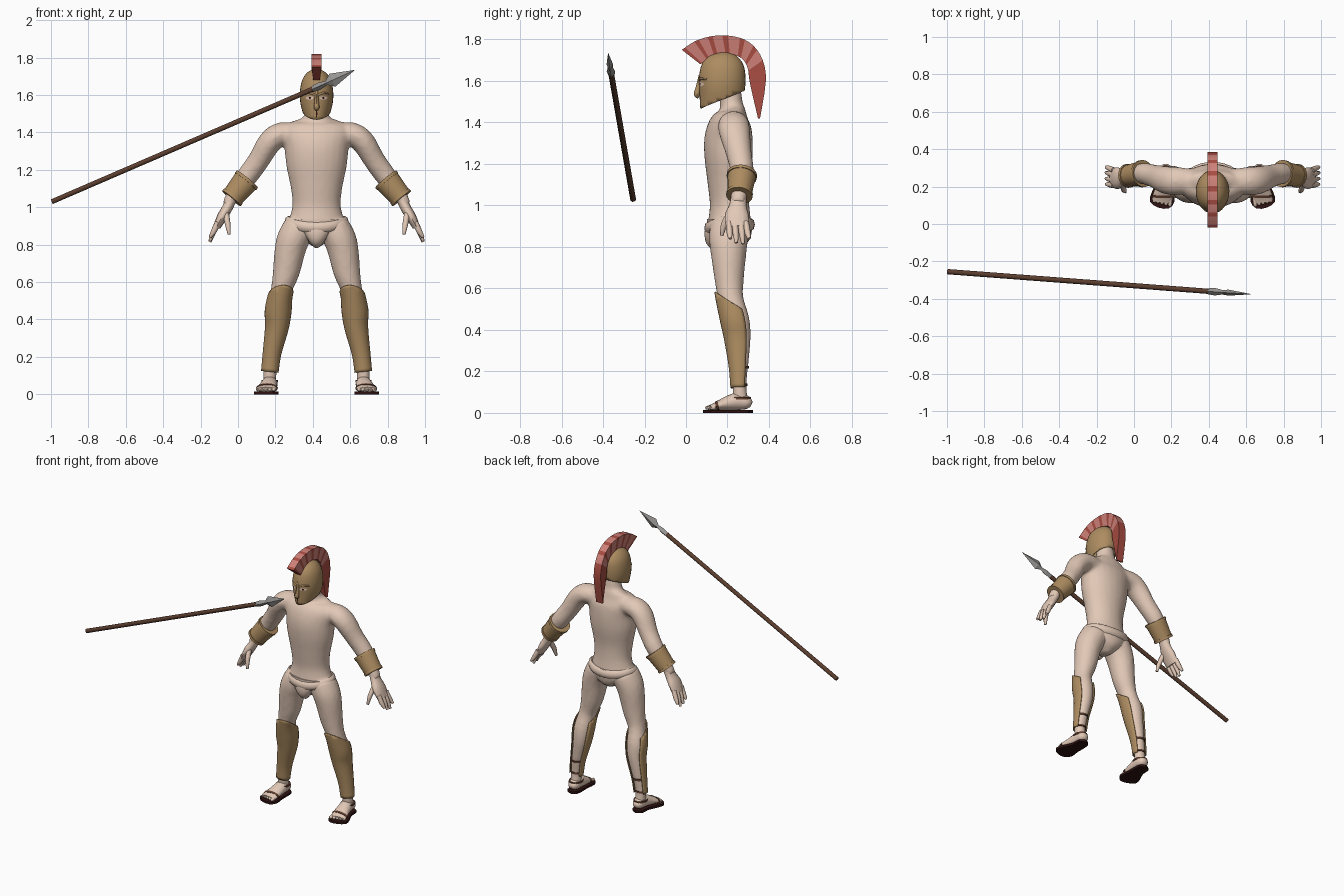
import bpy, bmesh
from math import cos, sin, pi, sqrt, radians
from mathutils import Vector

if "Cube" in bpy.data.objects:
    bpy.data.objects.remove(bpy.data.objects["Cube"], do_unlink=True)

BODY_X = 0.42
SIDES = (1, -1)
X, Y = Vector((1, 0, 0)), Vector((0, 1, 0))


def material(name, *rgb):
    m = bpy.data.materials.new(name)
    m.use_nodes = True
    m.diffuse_color = (*rgb, 1)
    m.node_tree.nodes["Principled BSDF"].inputs["Base Color"].default_value = (*rgb, 1)
    return m


skin = material("skin", 0.76, 0.58, 0.47)
bronze = material("bronze", 0.42, 0.265, 0.12)
light_red = material("light red", 0.62, 0.22, 0.19)
dark_red = material("dark red", 0.4, 0.075, 0.055)
wood = material("wood", 0.105, 0.048, 0.028)
steel = material("steel", 0.31, 0.3, 0.29)
leather = material("leather", 0.12, 0.05, 0.03)
dark = material("dark sole", 0.028, 0.006, 0.006)


def spline(pts, k):
    """Smooth curve through tuples, k steps per span."""
    out = []
    for i in range(len(pts) - 1):
        a, b, c, d = (pts[max(i - 1, 0)], pts[i], pts[i + 1], pts[min(i + 2, len(pts) - 1)])
        for j in range(k):
            t = j / k
            out.append(tuple(q + t / 2 * (r - p + t * (2 * p - 5 * q + 4 * r - s + t * (3 * (q - r) + s - p)))
                             for p, q, r, s in zip(a, b, c, d)))
    return out + [pts[-1]]


def loft(bm, pts, side=X, n=16, k=3, sign=1, grow=0, arc=None):
    """Skin elliptical rings (x, y, z, r_side, r_other); a rising arc leaves the back open."""
    rings = spline(pts, k)
    rows = []
    for i, (x, y, z, ra, rb) in enumerate(rings):
        p0, p1 = rings[max(i - 1, 0)], rings[min(i + 1, len(rings) - 1)]
        t = Vector(((p1[0] - p0[0]) * sign, p1[1] - p0[1], p1[2] - p0[2])).normalized()
        v = t.cross(side).normalized()
        u = v.cross(t)
        if arc:
            angles = [-pi / 2 + arc * (j / n - 0.5) for j in range(n + 1)]
        else:
            angles = [2 * pi * j / n for j in range(n)]
        c = Vector((x * sign, y, z))
        rows.append([bm.verts.new(c + u * (ra + grow) * cos(a) + v * (rb + grow) * sin(a)) for a in angles])
    for a, b in zip(rows, rows[1:]):
        for j in range(n):
            m = (j + 1) % len(a)
            bm.faces.new((a[j], a[m], b[m], b[j]))
    if not arc:
        bm.faces.new(rows[0][::-1])
        bm.faces.new(rows[-1])


def cut(bm, co, no):
    geom = bm.verts[:] + bm.edges[:] + bm.faces[:]
    bmesh.ops.bisect_plane(bm, geom=geom, plane_co=co, plane_no=no, clear_outer=True)


def finish(name, bm, *mats, x=BODY_X, angle=45):
    bmesh.ops.recalc_face_normals(bm, faces=bm.faces[:])
    me = bpy.data.meshes.new(name)
    bm.to_mesh(me)
    bm.free()
    ob = bpy.data.objects.new(name, me)
    ob.location.x = x
    bpy.context.collection.objects.link(ob)
    for m in mats:
        me.materials.append(m)
    if angle:
        bpy.ops.object.select_all(action="DESELECT")
        ob.select_set(True)
        bpy.context.view_layer.objects.active = ob
        bpy.ops.object.shade_smooth_by_angle(angle=radians(angle))
    return ob


# Body: torso, neck, arms and legs fused into one skin
torso = [(0, .21, .84, .12, .09), (0, .21, .9, .155, .105), (0, .21, 1, .13, .095),
         (0, .205, 1.1, .137, .1), (0, .205, 1.22, .162, .115), (0, .205, 1.32, .172, .117),
         (0, .215, 1.4, .19, .1), (0, .225, 1.45, .15, .065), (0, .22, 1.475, .078, .057),
         (0, .215, 1.52, .06, .055), (0, .2, 1.58, .06, .06)]
arm = [(.1, .23, 1.39, .065, .06), (.19, .23, 1.39, .075, .064), (.25, .235, 1.348, .075, .064),
       (.31, .255, 1.25, .062, .058), (.375, .27, 1.16, .056, .056), (.455, .255, 1.05, .04, .036),
       (.475, .25, 1.01, .036, .03)]
leg = [(.09, .21, .9, .085, .095), (.12, .205, .84, .088, .095), (.14, .205, .78, .084, .088),
       (.163, .208, .65, .072, .072), (.19, .215, .55, .056, .062), (.205, .24, .45, .062, .066),
       (.212, .253, .36, .054, .06), (.238, .258, .22, .04, .042), (.25, .258, .12, .037, .034),
       (.25, .265, .05, .035, .038)]
bm = bmesh.new()
loft(bm, torso, n=24)
for s in SIDES:
    loft(bm, arm, Y, sign=s)
    loft(bm, leg, sign=s)
body = finish("body", bm, skin, angle=0)
remesh = body.modifiers.new("fuse", "REMESH")
remesh.mode = "VOXEL"
remesh.voxel_size = 0.012
remesh.use_smooth_shade = True
relax = body.modifiers.new("relax", "SMOOTH")
relax.iterations = 5

# Hands with four fingers and a thumb
palm = [(.455, .255, 1.05, .036, .03), (.475, .25, 1, .042, .028), (.505, .245, .95, .058, .027),
        (.533, .248, .895, .053, .02)]
thumb = [(.485, .22, .97, .018, .016), (.475, .185, .91, .016, .015), (.467, .172, .855, .008, .008)]
fingers = [(.207, .213, .84), (.235, .243, .82), (.263, .275, .815), (.288, .305, .84)]
bm = bmesh.new()
for s in SIDES:
    loft(bm, palm, Y, 12, sign=s)
    loft(bm, thumb, Y, 8, sign=s)
    for y0, y1, z1 in fingers:
        loft(bm, [(.527, y0, .92, .015, .016), (.55, (y0 + y1) / 2, .87, .015, .015),
                  (.57, y1, z1, .008, .008)], Y, 8, sign=s)
finish("hands", bm, skin, angle=60)

# Briefs with a front pouch
bm = bmesh.new()
loft(bm, [(0, .21, .935, .16, .108), (0, .21, .885, .155, .108), (0, .205, .835, .085, .095),
          (0, .2, .795, .025, .045)], n=24)
loft(bm, [(0, .145, .915, .085, .04), (0, .136, .875, .075, .046), (0, .142, .83, .048, .046),
          (0, .16, .795, .02, .025)])
finish("briefs", bm, skin, angle=60)

# Rolled waistband dipping at the front
bm = bmesh.new()
N, M = 32, 8
grid = []
for i in range(N):
    a = 2 * pi * i / N
    zc = .9 + .0225 * cos(a) ** 2 + .008 * sin(a)
    grid.append([bm.verts.new(((.153 + .018 * cos(b)) * cos(a), .21 + (.104 + .018 * cos(b)) * sin(a),
                               zc + .03 * sin(b))) for b in (2 * pi * j / M for j in range(M))])
for i in range(N):
    for j in range(M):
        a, b, m = grid[i], grid[(i + 1) % N], (j + 1) % M
        bm.faces.new((a[j], b[j], b[m], a[m]))
finish("waistband", bm, skin, angle=60)

# Bracers with slightly raised rims
bm = bmesh.new()
tube = [(.37, .27, 1.15, .069, .071), (.455, .257, 1.047, .058, .059)]
A, B = Vector(tube[0][:3]), Vector(tube[1][:3])
for s in SIDES:
    loft(bm, tube, Y, 20, 1, s)
    for f, r in ((0, .073), (.88, .064)):
        a, b = A.lerp(B, f), A.lerp(B, f + .12)
        loft(bm, [(*a, r, r), (*b, r, r)], Y, 20, 1, s)
finish("bracers", bm, bronze, angle=35)

# Greaves over the shin, open at the calf, with a slanted knee edge
bm = bmesh.new()
for s in SIDES:
    loft(bm, leg[8:2:-1], n=20, k=4, sign=s, grow=.01, arc=radians(250))
cut(bm, (0, .15, .575), (0, .6, 1))
greaves = finish("greaves", bm, bronze)
greaves.modifiers.new("thickness", "SOLIDIFY").thickness = 0.006

# Feet with toes
foot = [(.25, .315, .04, .018, .014), (.25, .295, .048, .036, .032), (.251, .25, .056, .042, .042),
        (.258, .19, .044, .048, .032), (.267, .14, .031, .055, .018), (.27, .115, .026, .05, .012)]
bm = bmesh.new()
for s in SIDES:
    loft(bm, foot, sign=s)
    for i in range(5):
        x, tip = .228 + .021 * i, .093 + .006 * i
        loft(bm, [(x, .14, .028, .011, .012), (x, tip + .012, .025, .011, .01), (x, tip, .022, .005, .005)],
             n=8, sign=s)
finish("feet", bm, skin, angle=60)

# Sandal soles
bm = bmesh.new()
outline = spline([(.25, .322), (.29, .3), (.294, .24), (.325, .17), (.335, .12), (.29, .088),
                  (.235, .083), (.203, .12), (.21, .19), (.209, .25), (.216, .3), (.25, .322)], 2)[:-1]
for s in SIDES:
    face = bm.faces.new([bm.verts.new((x * s, y, 0)) for x, y in outline])
    top = bmesh.ops.extrude_face_region(bm, geom=[face])["geom"]
    bmesh.ops.translate(bm, vec=(0, 0, .015), verts=[v for v in top if isinstance(v, bmesh.types.BMVert)])
finish("sandal_soles", bm, dark, angle=30)

# Sandal and calf straps
bm = bmesh.new()
for s in SIDES:
    loft(bm, [(.265, .144, .031, .058, .023), (.265, .157, .034, .058, .026)], k=1, sign=s)
    for x, y, z, w, d in ((.251, .258, .07, .044, .056), (.249, .258, .135, .041, .038),
                          (.238, .258, .22, .044, .046)):
        loft(bm, [(x, y, z - .006, w, d), (x, y, z + .006, w, d)], k=1, sign=s)
finish("straps", bm, leather, angle=35)

# Helmet with a sloping lower edge
bm = bmesh.new()
loft(bm, [(0, .155, 1.43, .046, .085), (0, .165, 1.5, .072, .1), (0, .173, 1.56, .087, .11),
          (0, .175, 1.62, .089, .112), (0, .178, 1.68, .077, .1), (0, .18, 1.72, .05, .068),
          (0, .18, 1.74, .015, .02)], n=28)
cut(bm, (0, .07, 1.468), (0, .4, -1))
helmet = finish("helmet", bm, bronze, angle=60)
helmet.modifiers.new("thickness", "SOLIDIFY").thickness = 0.008

# Nose guard and brow ridges
bm = bmesh.new()
loft(bm, [(0, .068, 1.63, .007, .006), (0, .06, 1.57, .011, .013), (0, .052, 1.535, .015, .014),
          (0, .062, 1.522, .01, .008)], n=8)
for s in SIDES:
    loft(bm, [(.008, .064, 1.6, .004, .005), (.035, .072, 1.611, .006, .006),
              (.066, .1, 1.607, .004, .004)], Y, 8, sign=s)
finish("nose_guard_and_brows", bm, bronze)


# Eyes and mouth slit as thin plates hugging the helmet
def face_plate(name, mat, x, z, w, h, off, both=True):
    bm = bmesh.new()
    for s in SIDES if both else (1,):
        disc = bmesh.ops.create_circle(bm, cap_ends=True, cap_tris=True, segments=12, radius=1)["verts"]
        for v in disc:
            px, pz = s * (x + w * v.co.x), z + h * v.co.y
            low = max(0, 1.57 - pz)
            v.co = (px, .175 - .1 * low - (.111 - .16 * low) * sqrt(1 - (px / .089) ** 2) - off, pz)
    finish(name, bm, mat)


face_plate("eye_openings", skin, .036, 1.585, .022, .009, .004)
face_plate("pupils", dark, .036, 1.585, .006, .006, .006)
face_plate("mouth_slit", dark, 0, 1.5, .004, .022, .006, False)

# Striped crest swept over the helmet
arch = spline([(-.02, 1.75, .07, 1.68), (.04, 1.79, .1, 1.705), (.105, 1.812, .135, 1.725),
               (.175, 1.82, .19, 1.735), (.26, 1.808, .25, 1.72), (.325, 1.77, .285, 1.69),
               (.37, 1.7, .3, 1.65), (.385, 1.6, .308, 1.59), (.357, 1.42, .347, 1.42)], 3)
bm = bmesh.new()
rows = [[bm.verts.new(c) for c in ((-.027, yo, zo), (.027, yo, zo), (.018, yi, zi), (-.018, yi, zi))]
        for yo, zo, yi, zi in arch]
for i, (a, b) in enumerate(zip(rows, rows[1:])):
    for j in range(4):
        m = (j + 1) % 4
        f = bm.faces.new((a[j], a[m], b[m], b[j]))
        f.material_index = int(i % 3 == 0 or i > 18)
bm.faces.new(rows[0]).material_index = 1
bm.faces.new(rows[-1]).material_index = 1
finish("crest", bm, light_red, dark_red, angle=25)

# Spear shaft and faceted head
butt, neck, tip = Vector((-.995, -.255, 1.03)), Vector((.4, -.36, 1.632)), Vector((.623, -.375, 1.733))
bm = bmesh.new()
loft(bm, [(*butt, .014, .014), (*neck, .014, .014)], Y, 10, 1)
finish("spear_shaft", bm, wood, x=0)
bm = bmesh.new()
loft(bm, [(*neck.lerp(tip, f), thick, wide) for f, thick, wide in
          ((-.02, .016, .016), (.15, .02, .02), (.33, .012, .012), (.47, .016, .038), (1, .001, .001))],
     Y, 4, 1)
finish("spear_head", bm, steel, x=0, angle=0)
